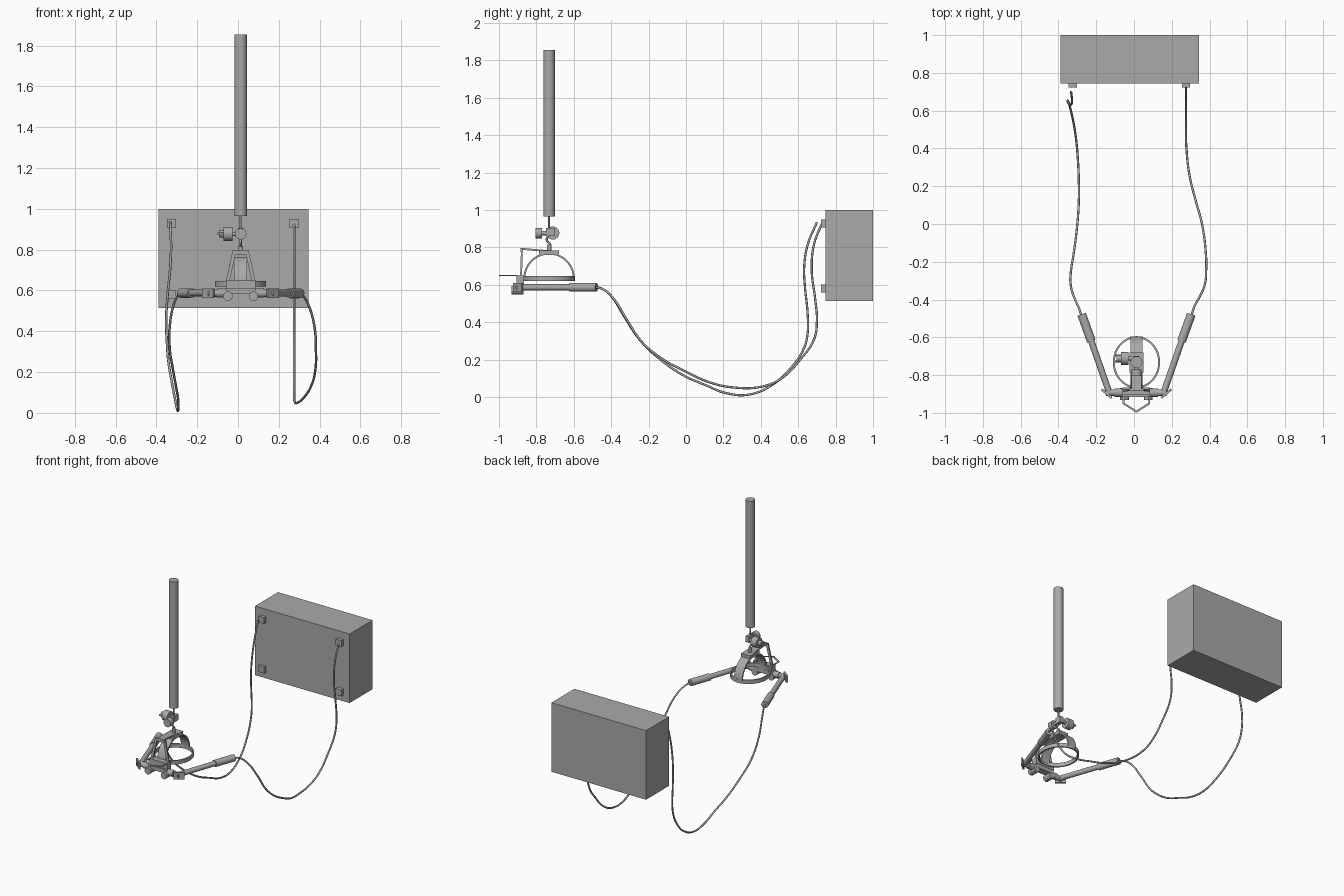
import bpy, bmesh, math
from mathutils import Vector, Matrix

if "Cube" in bpy.data.objects:
    bpy.data.objects.remove(bpy.data.objects["Cube"])

grey = bpy.data.materials.new("mid_grey")
grey.diffuse_color = (0.40, 0.40, 0.40, 1)
grey.use_nodes = True
grey.node_tree.nodes["Principled BSDF"].inputs["Base Color"].default_value = grey.diffuse_color
CX, CY = 0.013, -0.732      # axis of the headset


def finish(name, bm, smooth=False):
    me = bpy.data.meshes.new(name)
    bmesh.ops.recalc_face_normals(bm, faces=bm.faces)
    bm.to_mesh(me)
    bm.free()
    ob = bpy.data.objects.new(name, me)
    bpy.context.collection.objects.link(ob)
    me.materials.append(grey)
    if smooth:
        bpy.ops.object.select_all(action='DESELECT')
        ob.select_set(True)
        bpy.context.view_layer.objects.active = ob
        bpy.ops.object.shade_smooth_by_angle(angle=math.radians(40))
    return ob


def box(name, x0, x1, y0, y1, z0, z1, turn=0):
    bm = bmesh.new()
    c = Vector(((x0 + x1) / 2, (y0 + y1) / 2, (z0 + z1) / 2))
    m = Matrix.Translation(c) @ Matrix.Rotation(turn, 4, 'Z') @ Matrix.Diagonal((x1 - x0, y1 - y0, z1 - z0, 1))
    bmesh.ops.create_cube(bm, size=1, matrix=m)
    return finish(name, bm)


def rod(name, a, b, r, r2=None, n=24):
    a, b = Vector(a), Vector(b)
    d = b - a
    m = Matrix.Translation((a + b) / 2) @ d.to_track_quat('Z', 'Y').to_matrix().to_4x4()
    bm = bmesh.new()
    bmesh.ops.create_cone(bm, cap_ends=True, segments=n, radius1=r,
                          radius2=r if r2 is None else r2, depth=d.length, matrix=m)
    return finish(name, bm, True)


def sweep(name, sections, closed):
    """Skin a list of equal cross-section loops."""
    bm = bmesh.new()
    rows = [[bm.verts.new(p) for p in s] for s in sections]
    k, n = len(rows[0]), len(rows)
    for i in range(n if closed else n - 1):
        a, b = rows[i], rows[(i + 1) % n]
        for j in range(k):
            bm.faces.new((a[j], a[(j + 1) % k], b[(j + 1) % k], b[j]))
    if not closed:
        bm.faces.new(rows[0])
        bm.faces.new(rows[-1])
    return finish(name, bm, True)


def cable(name, pts, r):
    cu = bpy.data.curves.new(name, 'CURVE')
    cu.dimensions = '3D'
    cu.bevel_depth, cu.bevel_resolution, cu.resolution_u = r, 2, 6
    cu.use_fill_caps = True
    sp = cu.splines.new('BEZIER')
    sp.bezier_points.add(len(pts) - 1)
    for bp, p in zip(sp.bezier_points, pts):
        bp.co = p
        bp.handle_left_type = bp.handle_right_type = 'AUTO'
    ob = bpy.data.objects.new(name, cu)
    bpy.context.collection.objects.link(ob)
    cu.materials.append(grey)
    bpy.ops.object.select_all(action='DESELECT')
    ob.select_set(True)
    bpy.context.view_layer.objects.active = ob
    bpy.ops.object.convert(target='MESH')


# Wall unit with four sockets
box("control_box", -0.39, 0.345, 0.745, 1.0, 0.515, 1.0)
for x in (-0.325, 0.275):
    for z in (0.58, 0.928):
        box("socket", x - 0.022, x + 0.022, 0.722, 0.746, z - 0.022, z + 0.022)

# Hanging cables
cable("right_cable", [
    (0.275, 0.73, 0.935), (0.275, 0.685, 0.82), (0.275, 0.672, 0.68), (0.275, 0.69, 0.53),
    (0.275, 0.70, 0.41), (0.275, 0.685, 0.31), (0.275, 0.61, 0.20), (0.275, 0.51, 0.10),
    (0.277, 0.41, 0.057), (0.295, 0.25, 0.052), (0.325, 0.13, 0.078), (0.36, 0.0, 0.135),
    (0.38, -0.15, 0.22), (0.382, -0.24, 0.30), (0.375, -0.32, 0.42), (0.345, -0.39, 0.53),
    (0.318, -0.44, 0.575), (0.303, -0.49, 0.588)], 0.006)
cable("left_cable", [
    (-0.333, 0.70, 0.935), (-0.328, 0.652, 0.82), (-0.333, 0.632, 0.70), (-0.343, 0.635, 0.60),
    (-0.352, 0.65, 0.45), (-0.348, 0.65, 0.34), (-0.342, 0.63, 0.26), (-0.325, 0.56, 0.155),
    (-0.308, 0.46, 0.065), (-0.297, 0.34, 0.014), (-0.292, 0.22, 0.02), (-0.293, 0.10, 0.066),
    (-0.302, -0.02, 0.12), (-0.32, -0.16, 0.22), (-0.334, -0.25, 0.31), (-0.334, -0.33, 0.43),
    (-0.312, -0.40, 0.54), (-0.29, -0.45, 0.58), (-0.277, -0.49, 0.588)], 0.006)

# Ceiling pole and shaft
rod("pole", (CX, CY, 0.965), (CX, CY, 1.855), 0.031, n=32)
rod("upper_shaft", (CX, CY, 0.90), (CX, CY, 0.97), 0.005, n=12)

# Swivel joint: front drum, side drum with knob, linking pins
rod("front_drum", (CX, -0.805, 0.877), (CX, -0.77, 0.877), 0.028)
rod("joint_pin", (CX, -0.775, 0.877), (CX, -0.715, 0.877), 0.012)
rod("side_drum", (-0.07, -0.712, 0.877), (-0.028, -0.712, 0.877), 0.035)
rod("side_pin", (-0.03, -0.712, 0.877), (CX + 0.01, -0.712, 0.877), 0.010)
rod("side_knob", (-0.093, -0.712, 0.877), (-0.07, -0.712, 0.877), 0.018)
for dy in (-0.016, 0.016):
    rod("knob_prong", (-0.10, -0.712 + dy, 0.877), (-0.07, -0.712 + dy, 0.877), 0.006, n=10)
box("joint_core", CX - 0.013, CX + 0.013, -0.748, -0.70, 0.862, 0.905)
cable("hook_link", [(CX, CY, 0.87), (CX, -0.745, 0.84), (CX, -0.725, 0.815), (CX, CY, 0.78)], 0.006)
rod("link_collar", (CX, CY, 0.78), (CX, CY, 0.815), 0.012, n=16)

# Head ring
ring = []
for i in range(64):
    a = math.tau * i / 64
    ring.append([(CX + (0.125 - t) * math.cos(a), CY + (0.138 - t) * math.sin(a), z)
                 for t, z in ((0, 0.62), (0, 0.647), (0.01, 0.647), (0.01, 0.62))])
sweep("head_ring", ring, True)

# Arched strap over the head
arch = []
for i in range(33):
    a = math.pi * i / 32
    arch.append([(CX + s * 0.032, CY + r * math.cos(a), 0.635 + r * math.sin(a))
                 for s, r in ((-1, 0.137), (1, 0.137), (1, 0.127), (-1, 0.127))])
sweep("head_strap", arch, False)
box("crown_block", CX - 0.036, CX + 0.036, -0.785, -0.68, 0.76, 0.784)

# Bracket from crown to face: top bar and tapered front frame
sweep("top_bar", [[(CX + s * 0.026, y, z + d) for s, d in ((-1, 0), (1, 0), (1, 0.01), (-1, 0.01))]
                  for y, z in ((-0.882, 0.788), (-0.70, 0.772))], False)
for s in (-1, 1):
    sweep("front_leg", [[(CX + s * (x + w), y + d, z) for w, d in ((-0.009, 0), (0.009, 0), (0.009, 0.01), (-0.009, 0.01))]
                        for x, y, z in ((0.063, -0.887, 0.645), (0.030, -0.882, 0.798))], False)
box("frame_top", CX - 0.036, CX + 0.036, -0.884, -0.872, 0.775, 0.798)
box("brow_block", CX - 0.073, CX + 0.073, -0.905, -0.865, 0.608, 0.65)

# Thin pointed visor loop in front of the face
outline = [(-0.073, -0.895), (-0.073, -0.953), (0, -0.999), (0.073, -0.953), (0.073, -0.895)]
inner = [(-0.063, -0.895), (-0.063, -0.947), (0, -0.987), (0.063, -0.947), (0.063, -0.895)]
sweep("visor_loop", [[(CX + o[0], o[1], 0.648), (CX + o[0], o[1], 0.652),
                      (CX + n[0], n[1], 0.652), (CX + n[0], n[1], 0.648)]
                     for o, n in zip(outline, inner)], False)

# Optics: eyepieces, cross tubes, corner mirrors and display arms on both sides
box("optics_bar", CX - 0.073, CX + 0.073, -0.915, -0.867, 0.582, 0.61)
for s in (-1, 1):
    def P(x, y, z=0.587):
        return (CX + s * x, y, z)
    rod("eyepiece", P(0.063, -0.932, 0.572), P(0.063, -0.868, 0.572), 0.023)
    rod("cross_tube", P(0.06, -0.893), P(0.115, -0.893), 0.022)
    rod("cross_tube_end", P(0.11, -0.893), P(0.16, -0.893), 0.018)
    mx = CX + s * 0.158
    box("corner_mirror", mx - 0.035, mx + 0.035, -0.904, -0.892, 0.562, 0.61, s * math.radians(40))
    rod("display_tube", P(0.145, -0.89), P(0.246, -0.60), 0.017)
    rod("display_sleeve", P(0.239, -0.62), P(0.290, -0.478), 0.0235)
